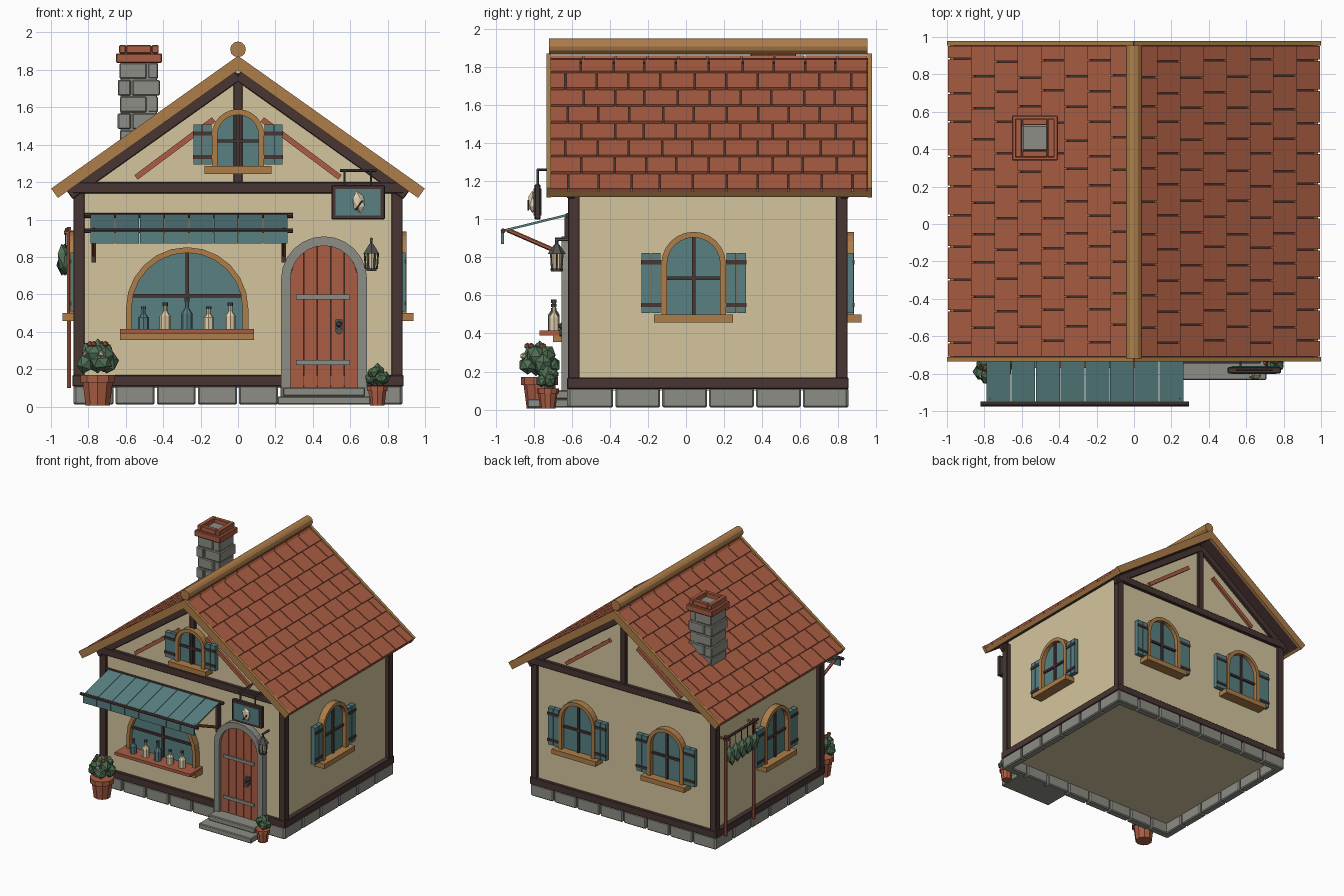
import bpy, bmesh, math, random
from mathutils import Matrix, Vector

if "Cube" in bpy.data.objects:
    bpy.data.objects.remove(bpy.data.objects["Cube"])
random.seed(4)
T, R = Matrix.Translation, Matrix.Rotation

def mat(name, *rgb):
    m = bpy.data.materials.new(name)
    m.diffuse_color = [((c / 255 + 0.055) / 1.055) ** 2.4 for c in rgb] + [1]
    m.use_nodes = True
    m.node_tree.nodes["Principled BSDF"].inputs["Base Color"].default_value = m.diffuse_color
    return m

CREAM = mat("cream plaster", 212, 197, 157)
CLAY = mat("terracotta", 170, 93, 67)
TEAL = mat("teal", 88, 128, 130)
DARK = mat("dark timber", 72, 54, 51)
TAN = mat("tan wood", 174, 126, 73)
STONE = mat("grey stone", 141, 141, 134)
GREEN = mat("leaf green", 80, 112, 84)
PALE = mat("pale cream", 226, 207, 172)
METAL = mat("dark metal", 82, 82, 80)

class Part:
    """One object built up from simple solids, all placed through matrix m."""
    def __init__(self, name, material, m=None):
        self.name, self.mat, self.m, self.bm = name, material, m or Matrix(), bmesh.new()

    def box(self, x0, x1, y0, y1, z0, z1, m=None):
        s = Matrix.Diagonal((x1 - x0, y1 - y0, z1 - z0, 1))
        c = T(((x0 + x1) / 2, (y0 + y1) / 2, (z0 + z1) / 2))
        bmesh.ops.create_cube(self.bm, size=1, matrix=self.m @ (m or Matrix()) @ c @ s)

    def cone(self, p, q, r1, r2, n=8):
        p, q = Vector(p), Vector(q)
        m = T((p + q) / 2) @ (q - p).to_track_quat('Z', 'Y').to_matrix().to_4x4()
        bmesh.ops.create_cone(self.bm, cap_ends=True, segments=n, radius1=r1, radius2=r2,
                              depth=(q - p).length, matrix=self.m @ m)

    def rod(self, p, q, r, n=8):
        self.cone(p, q, r, r, n)

    def beam(self, p, q, w, d):
        """Rectangular timber from p to q, w wide in the facade plane and d deep in y."""
        p, q = Vector(p), Vector(q)
        z = (q - p).normalized()
        x = Vector((0, 1, 0)).cross(z)
        m = T(p) @ Matrix((x, (0, 1, 0), z)).transposed().to_4x4()
        self.box(-w / 2, w / 2, -d / 2, d / 2, 0, (q - p).length, m)

    def ball(self, c, sx, sy, sz, tilt=0):
        bmesh.ops.create_icosphere(self.bm, subdivisions=1, radius=1, matrix=self.m @ T(c) @
                                   R(tilt, 4, 'Y') @ Matrix.Diagonal((sx, sy, sz, 1)))

    def loft(self, loops, closed):
        """Skin equal point loops; closed joins each loop's end to its start."""
        vs = [[self.bm.verts.new(self.m @ Vector(p)) for p in l] for l in loops]
        n = len(vs[0])
        for a, b in zip(vs, vs[1:]):
            for i in range(n):
                self.bm.faces.new((a[i], a[(i + 1) % n], b[(i + 1) % n], b[i]))
        self.bm.faces.new(vs[0])
        self.bm.faces.new(vs[-1])

    def plate(self, pts, y0, y1):
        self.loft([[(x, y, z) for x, z in pts] for y in (y0, y1)], True)

    def arch_band(self, ro, ri, z0, zs, y0, y1):
        o, i = arch(ro, z0, zs), arch(ri, z0, zs)
        self.loft([[(a[0], y0, a[1]), (a[0], y1, a[1]), (b[0], y1, b[1]), (b[0], y0, b[1])]
                   for a, b in zip(o, i)], True)

    def done(self, bevel=0):
        bmesh.ops.recalc_face_normals(self.bm, faces=self.bm.faces)
        me = bpy.data.meshes.new(self.name)
        self.bm.to_mesh(me)
        self.bm.free()
        me.materials.append(self.mat)
        ob = bpy.data.objects.new(self.name, me)
        bpy.context.collection.objects.link(ob)
        if bevel:
            b = ob.modifiers.new("bevel", 'BEVEL')
            b.width, b.segments = bevel, 1

def arch(r, z0, zs, n=12):
    arc = [(r * math.cos(math.pi * k / n), zs + r * math.sin(math.pi * k / n)) for k in range(n + 1)]
    return [(r, z0)] + arc + [(-r, z0)]

# plaster walls with gables
p = Part("walls", CREAM)
p.plate([(-.845, .1), (.845, .1), (.845, 1.21), (0, 1.81), (-.845, 1.21)], -.6, .83)
p.done()

# foundation stones around the edge
p = Part("foundation_stones", STONE)
for k in range(8):
    for y in (-.625, .79):
        p.box(-.88 + k * .22 + .006, -.66 + k * .22 - .006, y, y + .065, .01, .112)
for k in range(6):
    for x in (-.88, .815):
        p.box(x, x + .065, -.625 + k * .247 + .006, -.378 + k * .247 - .006, .01, .112)
p.done(.008)

# timber frame
p = Part("timber_frame", DARK)
for s in (-1, 1):
    a, b = sorted((s * .82, s * .88))
    for y in (-.62, .79):
        p.box(a, b, y, y + .06, .11, 1.17)
    p.box(*sorted((s * .83, s * .885)), -.625, .855, .108, .168)
    for y in (-.605, .835):
        p.beam((s * .9, y, 1.131), (0, y, 1.77), .055, .04)
for y in (-.605, .835):
    p.box(-.885, .885, y - .02, y + .02, .108, .168)
    p.box(-.885, .885, y - .022, y + .022, 1.14, 1.2)
    p.box(-.025, .025, y - .018, y + .018, 1.19, 1.78)
p.done(.004)
p = Part("gable_braces", CLAY)
for s in (-1, 1):
    for y in (-.605, .835):
        p.beam((s * .545, y, 1.225), (s * .13, y, 1.535), .03, .035)
p.done()

# roof: deck, shingles, eave and barge boards, ridge pole
tiles, deck, trim = Part("roof_tiles", CLAY), Part("roof_deck", DARK), Part("roof_trim", TAN)
H, L = .857, 1.22 / 8
for turn in (0, math.pi):
    m = T((0, .122, 1.87)) @ R(turn, 4, 'Z') @ R(math.atan(.71), 4, 'Y')
    deck.box(0, 1.2, -.84, .84, -.055, -.026, m)
    trim.box(1.195, 1.22, -.84, .84, -.056, -.02, m)
    for s in (-1, 1):
        trim.box(0, 1.222, *sorted((s * (H - .025), s * H)), -.058, .004, m)
    for i in range(8):
        cuts = [-.835 + .167 * (k + .5 * (i % 2)) + random.uniform(-.01, .01) for k in range(11)]
        cuts = [-.835] + [c for c in cuts if -.8 < c < .8] + [.835]
        tm = m @ T(((i + 1) * L, 0, 0)) @ R(-.09, 4, 'Y')
        for a, b in zip(cuts, cuts[1:]):
            tiles.box(-L - .01, 0, a + .004, b - .004, -.02, 0, tm)
trim.rod((0, -.72, 1.91), (0, .955, 1.91), .042, 12)
for p in (tiles, deck, trim):
    p.done()

# chimney
p = Part("chimney_stones", STONE)
cx, cy = -.53, .46
for k in range(6):
    z, w, g = 1.3 + k * .09, .108 + random.uniform(-.006, .006), (-.04, .045)[k % 2]
    p.box(cx - w, cx + g - .004, cy - w, cy + w, z + .003, z + .087)
    p.box(cx + g + .004, cx + w, cy - w + .006, cy + w - .006, z + .003, z + .087)
p.box(cx - .098, cx + .098, cy - .095, cy + .095, 1.3, 1.85)
p.box(cx - .068, cx + .068, cy - .068, cy + .068, 1.85, 1.9)
p.done(.006)
p = Part("chimney_cap", CLAY)
p.box(cx - .123, cx + .123, cy - .12, cy + .12, 1.838, 1.888)
for s in (-1, 1):
    p.box(*sorted((cx + s * .068, cx + s * .106)), cy - .105, cy + .105, 1.888, 1.932)
    p.box(cx - .068, cx + .068, *sorted((cy + s * .068, cy + s * .105)), 1.888, 1.932)
p.done(.005)

# arched windows: local -y points out of the wall
def window(name, x, y, turn, r, z0, zs, zm, shutter=0):
    m = T((x, y, 0)) @ R(turn, 4, 'Z')
    t = .03
    f = Part(name + "_frame", TAN, m)
    f.arch_band(r, r - t, z0, zs, -.055, .01)
    g = Part(name + "_glass", TEAL, m)
    g.plate(arch(r - t + .003, z0, zs), -.02, .005)
    b = Part(name + "_bars", DARK, m)
    b.box(-.009, .009, -.035, -.015, z0, zs + r - t)
    w = r - t if zm < zs else math.sqrt((r - t) ** 2 - (zm - zs) ** 2)
    b.box(-w, w, -.035, -.015, zm - .009, zm + .009)
    if shutter:
        f.box(-r - .038, r + .038, -.092, .01, z0 - .042, z0)
        s = Part(name + "_shutters", TEAL, m)
        for d in (-1, 1):
            for k in range(2):
                a = r + .003 + k * shutter / 2
                s.box(*sorted((d * a, d * (a + shutter / 2 - .003))), -.05, -.012, z0 + .008, zs + .058)
            for z in (z0 + .05, zs + .01):
                b.box(*sorted((d * r, d * (r + shutter + .003))), -.057, -.045, z - .011, z + .011)
        s.done()
    for o in (f, g, b):
        o.done()

q = math.pi / 2
window("gable_window", 0, -.6, 0, .14, 1.285, 1.45, 1.42, .098)
window("right_window", .845, .04, q, .17, .5, .765, .69, .105)
window("left_window", -.845, .04, -q, .17, .5, .765, .69, .105)
for s, n in ((-1, "back_window_a"), (1, "back_window_b")):
    window(n, s * .42, .83, 2 * q, .17, .5, .765, .69, .105)
window("shop_window", -.272, -.6, 0, .327, .415, .525, .592)

# shop counter with bottles
p = Part("counter_support", TAN)
p.box(-.63, .085, -.7, -.6, .355, .39)
p.done()
p = Part("counter_shelf", CLAY)
p.box(-.63, .085, -.77, -.6, .39, .415)
p.done()
pale, dark, cork = Part("pale_bottles", PALE), Part("teal_bottles", TEAL), Part("bottle_tops", METAL)
for k, h in enumerate((.12, .14, .165, .12, .14)):
    x, y, z = -.505 + k * .116, -.695, .415
    b, r = (pale if k % 2 or k == 4 else dark), .024 + h * .04
    b.rod((x, y, z), (x, y, z + h * .5), r)
    b.cone((x, y, z + h * .5), (x, y, z + h * .68), r, .011)
    b.rod((x, y, z + h * .68), (x, y, z + h * .9), .011)
    cork.rod((x, y, z + h * .88), (x, y, z + h), .014)
for p in (pale, dark, cork):
    p.done()

# awning
p = Part("awning_panels", TEAL)
slope = T((0, -.615, 1.032)) @ R(math.atan2(.085, .345), 4, 'X')
for k in range(8):
    a, b = -.79 + k * .132 + .002, -.79 + (k + 1) * .132 - .002
    p.box(a, b, -.36, 0, -.012, 0, slope)
    p.box(a, b, -.972, -.958, .872, .945)
p.done()
p = Part("awning_rods", DARK)
p.rod((-.82, -.62, 1.022), (.295, -.62, 1.022), .014)
p.rod((-.82, -.962, .94), (.295, -.962, .94), .013)
brace = Part("awning_braces", CLAY)
for x in (-.77, .245):
    p.box(x - .012, x + .012, -.64, -.6, .77, 1.02)
    brace.rod((x, -.63, .81), (x, -.94, .945), .012, 6)
p.done()
brace.done()

# door with stone arch, hinges, handle and steps
m = T((.46, -.6, 0))
p = Part("door_arch", STONE, m)
p.arch_band(.23, .18, .1, .68, -.055, .01)
p.done()
p = Part("door_backing", DARK, m)
p.plate(arch(.182, .1, .68), -.01, .005)
p.done()
p = Part("door_planks", CLAY, m)
for k in range(5):
    a, b = -.18 + k * .072 + .002, -.18 + (k + 1) * .072 - .002
    xs = [b + (a - b) * j / 4 for j in range(5)]
    p.plate([(a, .1), (b, .1)] + [(x, .68 + math.sqrt(.18 ** 2 - x * x)) for x in xs], -.03, -.005)
p.done()
p = Part("door_hinges", STONE, m)
for z in (.235, .585):
    p.box(-.15, .14, -.042, -.028, z - .013, z + .013)
p.done()
p = Part("door_handle", METAL, m)
p.box(.062, .098, -.042, -.028, .4, .465)
p.ball((.08, -.055, .44), .018, .018, .018)
p.rod((.08, -.05, .405), (.08, -.065, .405), .02)
p.done()
p = Part("door_steps", STONE)
p.box(.21, .708, -.835, -.6, .01, .055)
p.box(.24, .68, -.745, -.6, .055, .102)
p.done(.006)

# hanging sign
p = Part("sign_frame", DARK)
p.box(.5, .785, -.798, -.765, 1.0, 1.185)
p.done(.005)
p = Part("sign_panel", TEAL)
p.box(.522, .763, -.803, -.76, 1.022, 1.163)
p.done()
p = Part("sign_emblem", PALE)
p.ball((.645, -.808, 1.092), .036, .025, .06, -.2)
p.done()
p = Part("sign_emblem_slash", DARK)
p.rod((.63, -.83, 1.05), (.665, -.83, 1.1), .005, 5)
p.done()
p = Part("sign_bracket", METAL)
p.rod((.545, -.78, 1.262), (.74, -.78, 1.262), .007, 6)
for x in (.57, .71):
    p.rod((x, -.78, 1.18), (x, -.78, 1.262), .006, 6)
    p.rod((x, -.78, 1.262), (x, -.6, 1.262), .006, 6)
p.done()

# wall lantern
x, y = .713, -.68
p = Part("lantern_frame", METAL)
p.rod((x, -.6, .895), (x, y - .01, .895), .009, 6)
p.rod((x, y, .86), (x, y, .9), .008, 6)
p.cone((x, y, .818), (x, y, .868), .048, .014, 6)
p.cone((x, y, .725), (x, y, .742), .03, .034, 6)
for k in range(6):
    c, s = math.cos(k * math.pi / 3), math.sin(k * math.pi / 3)
    p.rod((x + .03 * c, y + .03 * s, .735), (x + .036 * c, y + .036 * s, .82), .005, 4)
p.done()
p = Part("lantern_glow", PALE)
p.cone((x, y, .74), (x, y, .82), .026, .031, 6)
p.done()

# potted plants
def pot(name, x, y, r, h, top, n):
    p = Part(name + "_pot", CLAY)
    p.cone((x, y, .005), (x, y, h * .8), r * .7, r * .88, 10)
    p.rod((x, y, h * .76), (x, y, h), r, 10)
    p.done()
    g, f, c = Part(name + "_leaves", GREEN), Part(name + "_red_flowers", CLAY), Part(name + "_pale_flowers", PALE)
    s = (top - h) * .3
    g.ball((x, y, h + s * 1.7), s * 1.1, s * 1.1, s * 1.6)
    for k in range(n):
        a = 2 * math.pi * k / n + .3
        z = h + s * (1.1 + .9 * (k % 2))
        d = r * (.68 - .2 * (k % 2))
        v = (x + d * math.cos(a), y + d * math.sin(a), z)
        g.ball(v, s * .85, s * .85, s * 1.05, a)
        if n > 6:
            (f if k % 2 else c).ball((v[0], v[1] - s * .4, z + s * .8), .018, .018, .018)
    for o in ((g, f, c) if n > 6 else (g,)):
        o.done()

pot("big", -.75, -.77, .097, .17, .365, 8)
pot("small", .745, -.727, .058, .11, .235, 5)

# herb drying rack on the left wall
p = Part("herb_rack", CLAY)
for y in (.37, .75):
    p.rod((-.903, y, .1), (-.903, y, .96), .013, 6)
    p.rod((-.84, y, .93), (-.93, y, .93), .01, 6)
p.done()
p = Part("herb_rail", DARK)
p.rod((-.915, .33, .945), (-.915, .79, .945), .012, 6)
g = Part("herb_bunches", GREEN)
for k in range(5):
    y = .4 + k * .08
    p.rod((-.92, y, .85), (-.92, y, .945), .004, 4)
    g.ball((-.928, y, .785), .04, .038, .085, k * .1 - .2)
p.done()
g.done()
